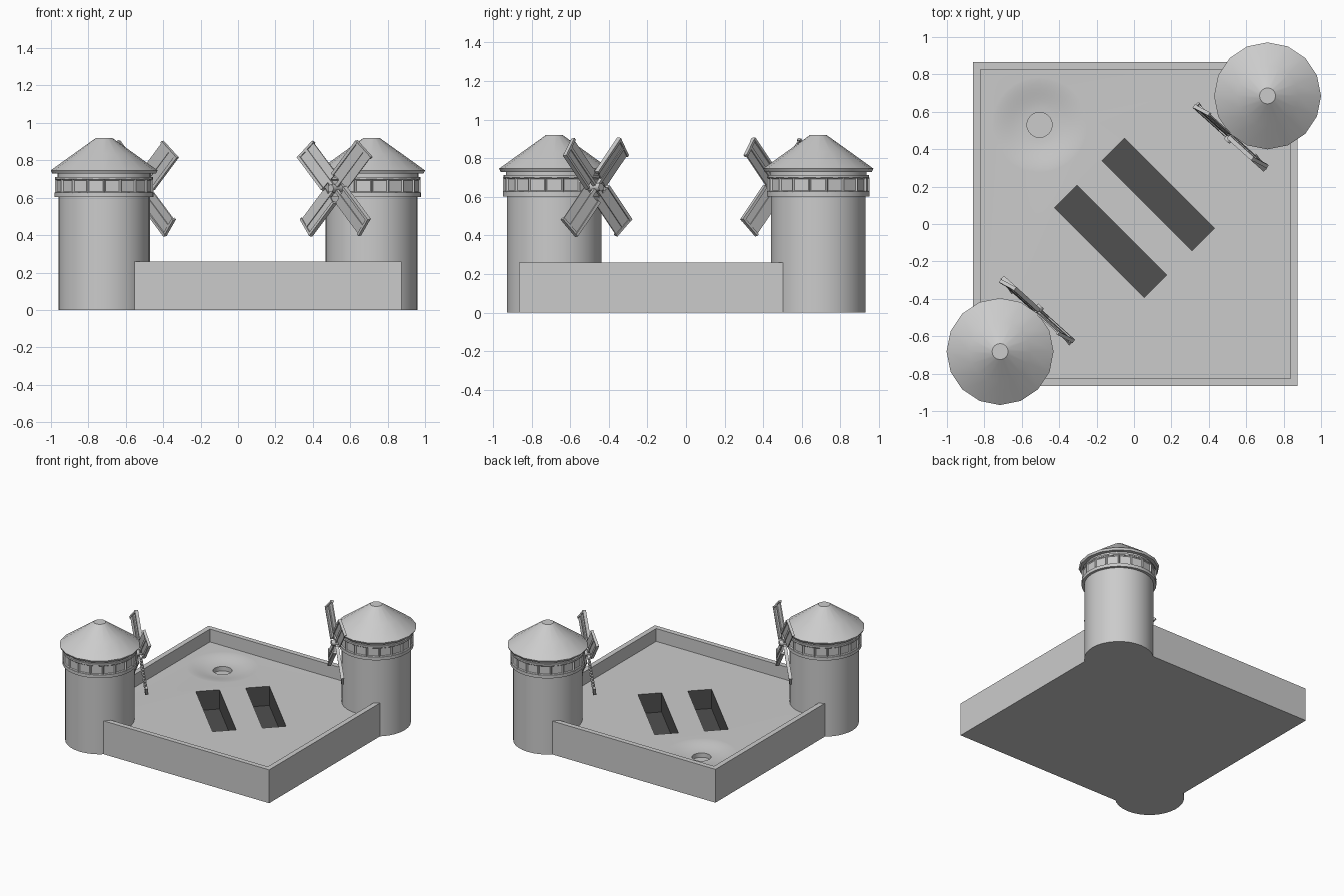
import bpy, bmesh, math
from mathutils import Matrix, Vector

if "Cube" in bpy.data.objects:
    bpy.data.objects.remove(bpy.data.objects["Cube"])


def material(name, v):
    m = bpy.data.materials.new(name)
    m.diffuse_color = (v, v, v, 1)
    m.use_nodes = True
    m.node_tree.nodes["Principled BSDF"].inputs["Base Color"].default_value = m.diffuse_color
    return m


GREY = material("plain grey", 0.6)
DARK = material("dark pit grey", 0.08)


def finish(name, bm, smooth=True, mat=0):
    bmesh.ops.recalc_face_normals(bm, faces=bm.faces)
    for f in bm.faces:
        f.material_index = mat
    me = bpy.data.meshes.new(name)
    bm.to_mesh(me)
    bm.free()
    ob = bpy.data.objects.new(name, me)
    bpy.context.collection.objects.link(ob)
    me.materials.append(GREY)
    me.materials.append(DARK)
    if smooth:
        smooth_sharp(ob)
    return ob


def smooth_sharp(ob):
    bpy.ops.object.select_all(action='DESELECT')
    ob.select_set(True)
    bpy.context.view_layer.objects.active = ob
    bpy.ops.object.shade_smooth_by_angle(angle=math.radians(30))


def box(bm, lo, hi, m=Matrix()):
    lo, hi = Vector(lo), Vector(hi)
    mat = m @ Matrix.Translation((lo + hi) / 2) @ Matrix.Diagonal((*(hi - lo), 1))
    return bmesh.ops.create_cube(bm, size=1, matrix=mat)['verts']


def lathe(name, profile, n, loc, **kw):
    """Closed solid of revolution from (radius, z) points."""
    bm = bmesh.new()
    rings = [[bm.verts.new((r * math.cos(2 * math.pi * i / n) + loc[0],
                            r * math.sin(2 * math.pi * i / n) + loc[1], z))
              for i in range(n)] for r, z in profile]
    for a, b in zip(rings, rings[1:]):
        for i in range(n):
            bm.faces.new((a[i], a[(i + 1) % n], b[(i + 1) % n], b[i]))
    bm.faces.new(rings[0])
    bm.faces.new(rings[-1])
    return finish(name, bm, **kw)


# Walled course: a block whose top is inset and lowered to the floor level
FLOOR = 0.16
bm = bmesh.new()
box(bm, (-0.86, -0.865, 0), (0.875, 0.865, 0.26))
top = max(bm.faces, key=lambda f: f.calc_center_median().z)
bmesh.ops.inset_region(bm, faces=[top], thickness=0.056)
inner = bmesh.ops.extrude_face_region(bm, geom=[top])
bmesh.ops.delete(bm, geom=[top], context='FACES_ONLY')
bmesh.ops.translate(bm, vec=(0, 0, FLOOR - 0.26),
                    verts=[v for v in inner['geom'] if isinstance(v, bmesh.types.BMVert)])
course = finish("walled_course", bm, smooth=False)

# Cutters: two diagonal dark pits, and a shallow dip ending in a round cup
cutters = []
for x, y in ((0.13, 0.158), (-0.125, -0.093)):
    bm = bmesh.new()
    m = Matrix.Translation((x, y, 0)) @ Matrix.Rotation(math.radians(-45), 4, 'Z')
    box(bm, (-0.34, -0.085, 0.01), (0.34, 0.085, 0.3), m)
    cutters.append(finish("pit_cutter", bm, smooth=False, mat=1))
dip = [(0.067, 0.10)]
for i in range(9):
    r = 0.067 + 0.2 * i / 8
    dip.append((r, FLOOR - 0.026 * (0.5 + 0.5 * math.cos(math.pi * i / 8)) + 0.0005 * i / 8))
dip.append((0.267, 0.2))
cutters.append(lathe("cup_cutter", dip, 32, (-0.505, 0.53)))
bpy.context.view_layer.objects.active = course
for c in cutters:
    c.hide_render = True
    c.hide_set(True)
    mod = course.modifiers.new("cut", 'BOOLEAN')
    mod.operation = 'DIFFERENCE'
    mod.solver = 'EXACT'
    mod.object = c
    bpy.ops.object.modifier_apply(modifier=mod.name)
for c in cutters:
    bpy.data.objects.remove(c)
smooth_sharp(course)


def windmill(side, cx, cy, turn):
    # Tower shaft with neck under the roof
    lathe(side + "_tower", [(0.245, 0), (0.245, 0.61), (0.25, 0.61), (0.25, 0.74)], 32, (cx, cy))
    # Rings below and above the window band
    for part, z0, z1, r in (("lower_ring", 0.603, 0.628, 0.265), ("upper_ring", 0.697, 0.712, 0.262)):
        lathe(side + "_" + part, [(r, z0), (r, z1)], 36, (cx, cy))
    # Window band: alternating panes pressed into a faceted ring
    bm = bmesh.new()
    bmesh.ops.create_cone(bm, cap_ends=True, segments=18, radius1=0.266, radius2=0.266, depth=0.075,
                          matrix=Matrix.Translation((cx, cy, 0.6625)))
    sides = [f for f in bm.faces if len(f.verts) == 4]
    bmesh.ops.inset_individual(bm, faces=sides, thickness=0.012, depth=-0.009)
    finish(side + "_window_band", bm, smooth=False)
    # Conical roof with a thin eave and a flat tip
    lathe(side + "_roof", [(0.278, 0.73), (0.286, 0.746), (0.165, 0.833), (0.043, 0.92)], 16, (cx, cy))

    # Sails: local x across, z up, -y facing outward
    base = Matrix.Translation((cx, cy, 0.65)) @ Matrix.Rotation(turn, 4, 'Z') @ Matrix.Translation((0, -0.292, 0))
    bm = bmesh.new()
    for k in range(4):
        m = base @ Matrix.Rotation(math.radians(45 + 90 * k), 4, 'Y') @ Matrix.Rotation(math.radians(10), 4, 'Z')
        box(bm, (-0.058, -0.004, 0.055), (0.058, 0.004, 0.29), m)      # board
        box(bm, (-0.066, -0.012, 0.05), (-0.05, 0.012, 0.298), m)      # edge rail
        box(bm, (-0.066, -0.010, 0.284), (0.062, 0.010, 0.298), m)     # tip rail
        box(bm, (-0.009, -0.009, 0.0), (0.009, 0.009, 0.29), m)        # spar
    finish(side + "_sails", bm, smooth=False)
    bm = bmesh.new()
    bmesh.ops.create_cone(bm, cap_ends=True, segments=16, radius1=0.024, radius2=0.02, depth=0.10,
                          matrix=base @ Matrix.Translation((0, 0.015, 0)) @ Matrix.Rotation(math.radians(90), 4, 'X'))
    finish(side + "_hub", bm)


windmill("front", -0.716, -0.682, math.radians(138))
windmill("rear", 0.714, 0.685, math.radians(-42))
